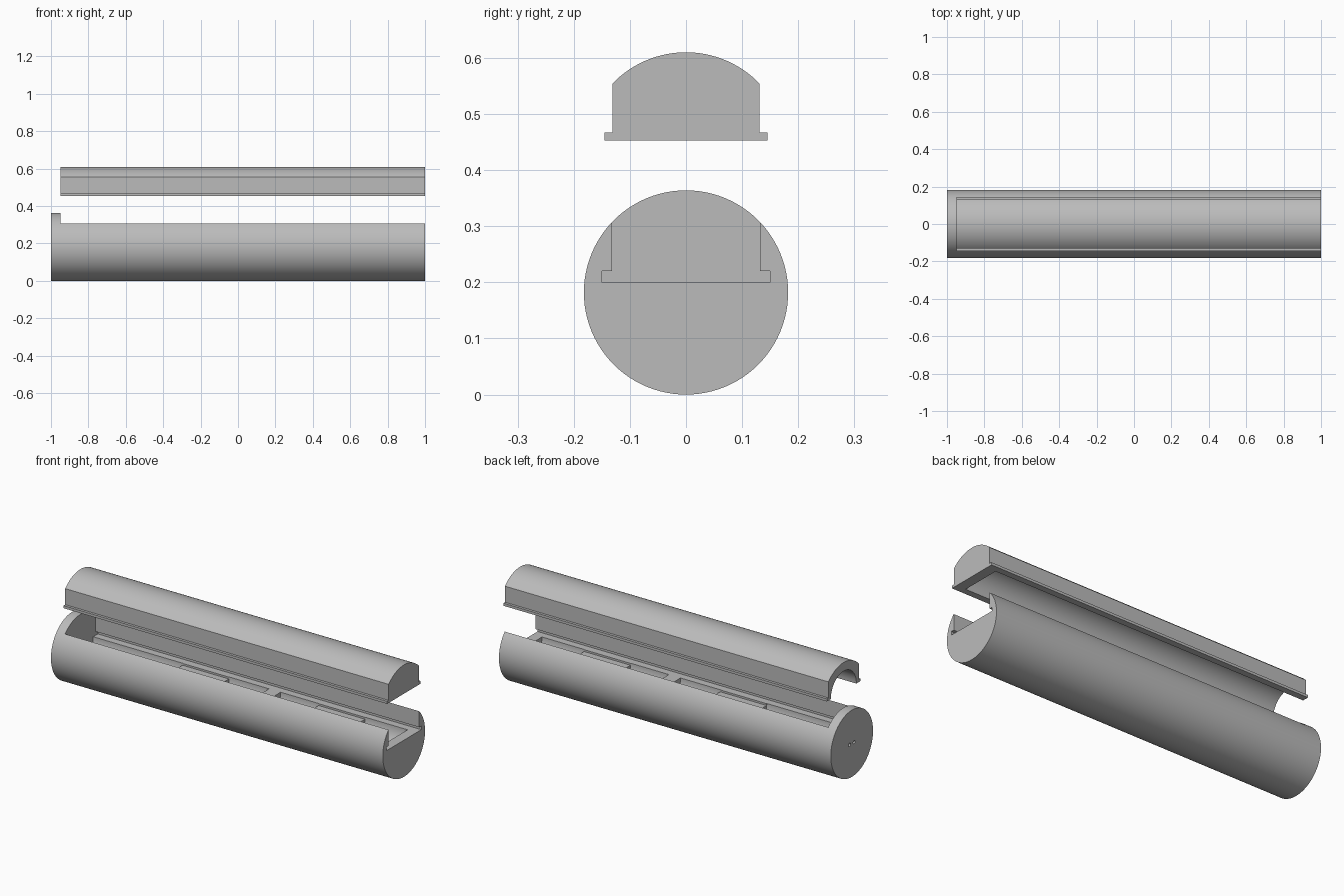
import bpy, math
from math import sin, cos, pi

cube = bpy.data.objects.get("Cube")
if cube:
    bpy.data.objects.remove(cube, do_unlink=True)

grey = bpy.data.materials.new("plain grey")
grey.use_nodes = True
color = (0.5, 0.5, 0.5, 1)
grey.diffuse_color = color
grey.node_tree.nodes["Principled BSDF"].inputs["Base Color"].default_value = color

R = 0.182          # tube radius
BORE = 0.11        # cell bay radius
FLOOR = 0.2        # height of the channel floor
LID = 0.453        # height of the lid's underside
CAP = -0.95        # inner face of the closed end


def arc(radius, cz, a0, a1, n, cy=0):
    """Points (y, z) along an arc, angles from +y towards +z."""
    return [(cy + radius * cos(a0 + (a1 - a0) * i / n),
             cz + radius * sin(a0 + (a1 - a0) * i / n)) for i in range(n + 1)]


def extrude(name, profile, x0, x1):
    """Solid made by sweeping a counter-clockwise (y, z) profile along x."""
    n = len(profile)
    verts = [(x, y, z) for x in (x0, x1) for y, z in profile]
    faces = [list(range(n))[::-1], list(range(n, 2 * n))]
    faces += [(i, (i + 1) % n, n + (i + 1) % n, n + i) for i in range(n)]
    mesh = bpy.data.meshes.new(name)
    mesh.from_pydata(verts, [], faces)
    mesh.materials.append(grey)
    obj = bpy.data.objects.new(name, mesh)
    bpy.context.collection.objects.link(obj)
    return obj


def cut(obj, cutter):
    """Subtract a cutter from a part and discard the cutter."""
    cutter.hide_render = True
    bpy.context.view_layer.objects.active = obj
    mod = obj.modifiers.new("cut", 'BOOLEAN')
    mod.operation = 'DIFFERENCE'
    mod.solver = 'EXACT'
    mod.object = cutter
    bpy.ops.object.modifier_apply(modifier=mod.name)
    bpy.data.objects.remove(cutter, do_unlink=True)


def smooth(obj):
    bpy.ops.object.select_all(action='DESELECT')
    obj.select_set(True)
    bpy.context.view_layer.objects.active = obj
    bpy.ops.object.shade_smooth_by_angle(angle=math.radians(25))


def box(y, z0, z1):
    return [(-y, z0), (y, z0), (y, z1), (-y, z1)]


# Tube body
body = extrude("tube_body", arc(R, R, 0, 2 * pi, 96)[:-1], -1, 1)

# Open channel with a sliding groove along each side
half = [(0.15, FLOOR), (0.15, 0.22), (0.132, 0.22), (0.132, 0.45)]
channel = half + [(-y, z) for y, z in reversed(half)]
cut(body, extrude("channel_cutter", channel, CAP, 1.1))

# Round-bottomed cell bays between the supports
bay = arc(BORE, FLOOR, pi, 2 * pi, 32) + [(BORE, 0.25), (-BORE, 0.25)]
for x0, x1 in ((CAP, -0.41), (-0.13, 0.11), (0.18, 0.41), (0.69, 0.945)):
    cut(body, extrude("bay_cutter", bay, x0, x1))

# Supports sit slightly below the channel floor
for x0, x1 in ((-0.42, -0.12), (0.40, 0.70)):
    cut(body, extrude("support_cutter", box(BORE - 0.002, 0.19, 0.26), x0, x1))

# Two wire holes in the closed end
for y in (-0.02, 0.02):
    hole = arc(0.009, R, 0, 2 * pi, 16, y)[:-1]
    cut(body, extrude("wire_hole_cutter", hole, -1.1, -0.9))
smooth(body)

# Sliding lid: flanged foot, straight sides, arched top
lid_center = 0.61 - R
edge = math.acos(0.131 / R)
profile = [(-0.145, LID), (0.145, LID), (0.145, 0.467), (0.131, 0.467)]
profile += arc(R, lid_center, edge, pi - edge, 40)
profile += [(-0.131, 0.467), (-0.145, 0.467)]
lid = extrude("sliding_lid", profile, CAP, 1)

# Arched hollow under the lid, open towards the closed end of the tube
hollow = arc(BORE, LID, 0, pi, 32) + [(-BORE, 0.4), (BORE, 0.4)]
cut(lid, extrude("hollow_cutter", hollow, -1.1, 0.945))
smooth(lid)
